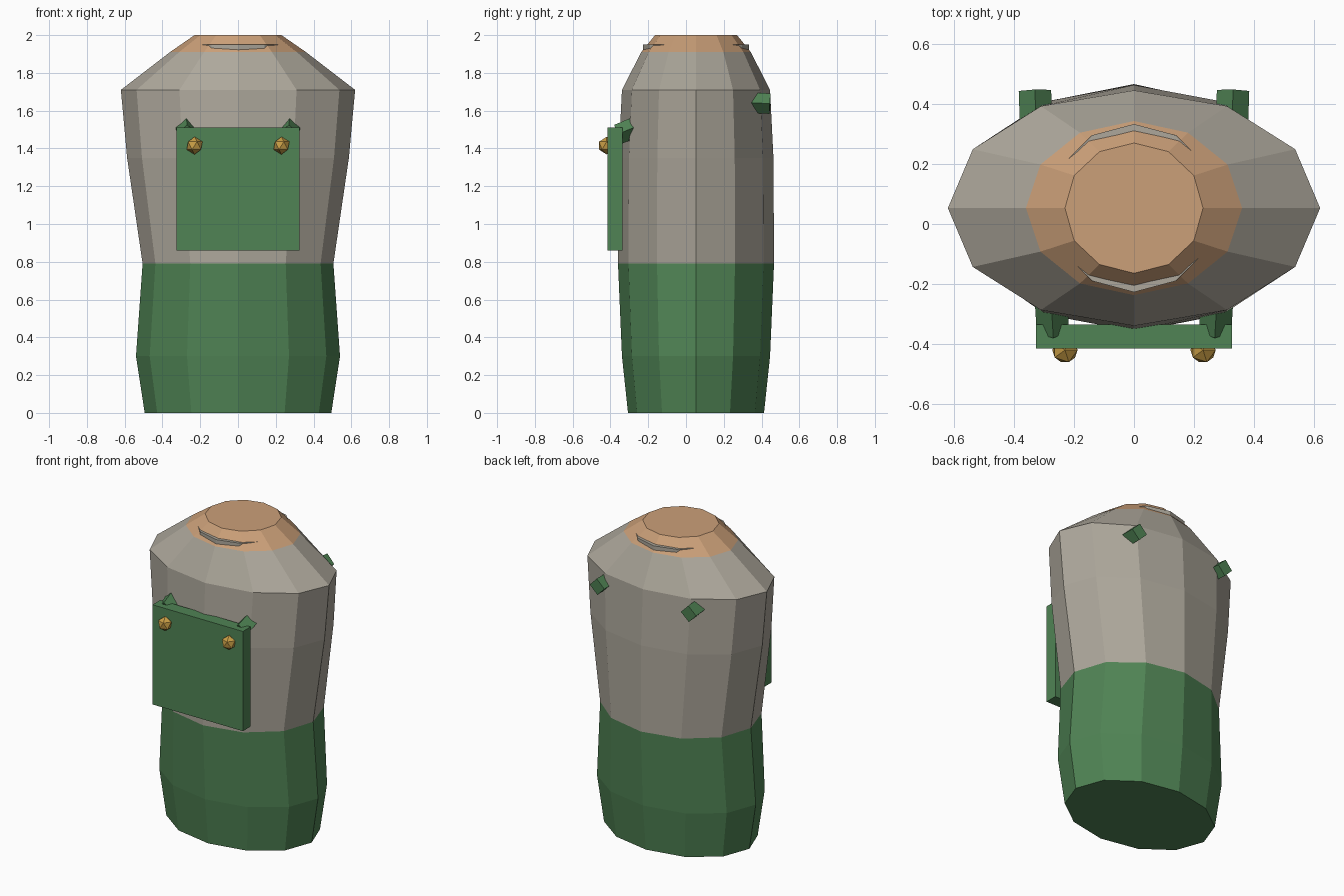
import bpy, bmesh, math
from mathutils import Vector

if "Cube" in bpy.data.objects:
    bpy.data.objects.remove(bpy.data.objects["Cube"])

CY = 0.053  # front-to-back centre of the body


def material(name, rgb):
    m = bpy.data.materials.new(name)
    m.diffuse_color = (*rgb, 1)
    m.use_nodes = True
    m.node_tree.nodes["Principled BSDF"].inputs["Base Color"].default_value = m.diffuse_color
    return m


GREEN = material("green_cloth", (0.08, 0.23, 0.09))
SHIRT = material("shirt_cloth", (0.42, 0.39, 0.33))
SKIN = material("skin", (0.60, 0.35, 0.19))
BRASS = material("brass", (0.58, 0.34, 0.06))


def finish(name, bm, mat):
    bmesh.ops.recalc_face_normals(bm, faces=bm.faces)
    me = bpy.data.meshes.new(name)
    bm.to_mesh(me)
    bm.free()
    me.materials.append(mat)
    ob = bpy.data.objects.new(name, me)
    bpy.context.collection.objects.link(ob)
    return ob


def skin_rings(name, rings, mat, cap_start=True, cap_end=True):
    """Join equal-sized rings of points into a tube."""
    bm = bmesh.new()
    loops = [[bm.verts.new(p) for p in ring] for ring in rings]
    n = len(loops[0])
    for a, b in zip(loops, loops[1:]):
        for i in range(n):
            j = (i + 1) % n
            bm.faces.new((a[i], a[j], b[j], b[i]))
    if cap_start:
        bm.faces.new(loops[0])
    if cap_end:
        bm.faces.new(loops[-1])
    return finish(name, bm, mat)


def oval(z, rx, ry):
    angles = [math.tau * i / 12 for i in range(12)]
    return [(rx * math.cos(a), CY + ry * math.sin(a), z) for a in angles]


# Body: trousers, shirt and neck share their border rings
waist = oval(0.79, 0.505, 0.413)
neckline = oval(1.91, 0.36, 0.29)
skin_rings("trousers", [oval(0, 0.494, 0.36), oval(0.3, 0.54, 0.392), waist],
           GREEN, cap_end=False)
skin_rings("shirt", [waist, oval(1.35, 0.587, 0.41), oval(1.71, 0.62, 0.392), neckline],
           SHIRT, False, False)
skin_rings("neck", [neckline, oval(2.0, 0.23, 0.217)], SKIN, cap_start=False)

# Collar band that peeks out at the front and back of the neck
skin_rings("collar", [oval(1.90, 0.28, 0.28), oval(1.95, 0.28, 0.28)], SHIRT)

# Bib panel
bm = bmesh.new()
bmesh.ops.create_cube(bm, size=1)
bmesh.ops.scale(bm, vec=(0.652, 0.08, 0.65), verts=bm.verts)
bmesh.ops.translate(bm, vec=(0, -0.375, 1.185), verts=bm.verts)
finish("bib", bm, GREEN)

# Straps (diamond section, running through the shoulders) and buttons
PATH = [(0.27, -0.36, 1.475), (0.28, -0.2, 1.54), (0.30, 0.05, 1.66),
        (0.325, 0.3, 1.645), (0.33, 0.445, 1.637)]
for side, s in (("left", -1), ("right", 1)):
    pts = [Vector((s * x, y, z)) for x, y, z in PATH]
    rings = []
    for i, p in enumerate(pts):
        along = (pts[min(i + 1, len(pts) - 1)] - pts[max(i - 1, 0)]).normalized()
        across = along.cross(Vector((0, 0, 1))).normalized()
        up = across.cross(along)
        rings.append([p + 0.054 * d for d in (across, up, -across, -up)])
    skin_rings("strap_" + side, rings, GREEN)

    bm = bmesh.new()
    bmesh.ops.create_icosphere(bm, subdivisions=1, radius=0.047)
    bmesh.ops.translate(bm, vec=(s * 0.23, -0.42, 1.415), verts=bm.verts)
    finish("button_" + side, bm, BRASS)
